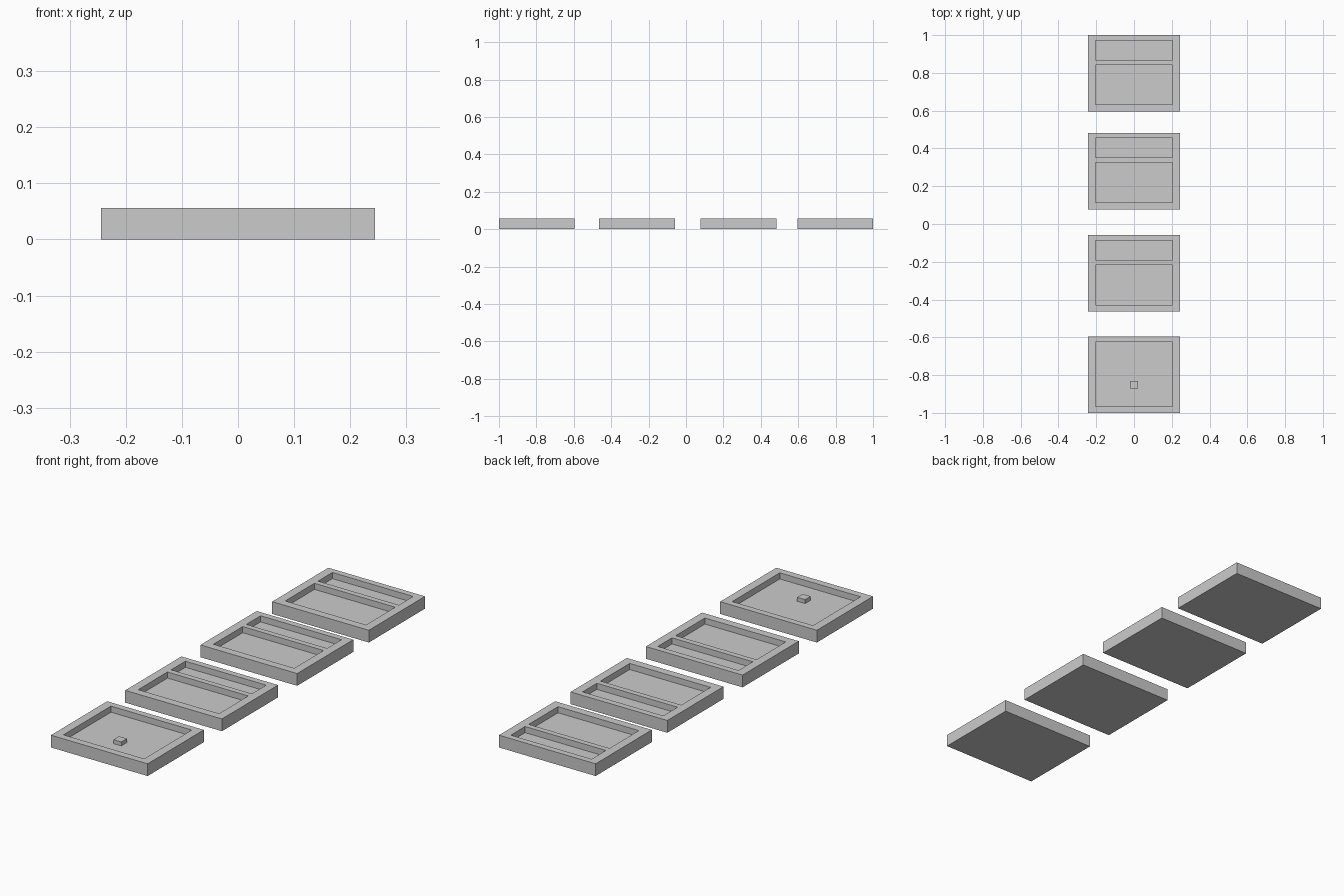
import bpy

if "Cube" in bpy.data.objects:
    bpy.data.objects.remove(bpy.data.objects["Cube"])

W, D, H = 0.488, 0.405, 0.056     # tray outer size
FLOOR = 0.028                     # height of the recessed floor
POCKET_X = 0.204                  # half width of every recess


def box(name, x0, x1, y0, y1, z0, z1):
    bpy.ops.mesh.primitive_cube_add(
        size=1, location=((x0 + x1) / 2, (y0 + y1) / 2, (z0 + z1) / 2))
    ob = bpy.context.object
    ob.name = name
    ob.scale = (x1 - x0, y1 - y0, z1 - z0)
    bpy.ops.object.transform_apply(location=False, rotation=False, scale=True)
    return ob


def tray(name, cy, pockets):
    """Solid slab with rectangular recesses cut from its top."""
    body = box(name, -W / 2, W / 2, cy - D / 2, cy + D / 2, 0, H)
    for y0, y1 in pockets:
        cutter = box("recess_cutter", -POCKET_X, POCKET_X,
                     cy + y0, cy + y1, FLOOR, H + 0.05)
        mod = body.modifiers.new("recess", 'BOOLEAN')
        mod.operation = 'DIFFERENCE'
        mod.solver = 'EXACT'
        mod.object = cutter
        bpy.context.view_layer.objects.active = body
        bpy.ops.object.modifier_apply(modifier=mod.name)
        bpy.data.objects.remove(cutter)
    return body


# front tray: one large recess with a small raised block
tray("front_tray", -0.7975, [(-0.17, 0.173)])
box("small_block", -0.02, 0.02, -0.87, -0.83, FLOOR, 0.046)

# three identical trays with a wide and a narrow recess
for i, cy in enumerate((-0.262, 0.2805, 0.7975)):
    tray(f"divided_tray_{i + 1}", cy, [(-0.166, 0.045), (0.071, 0.174)])
